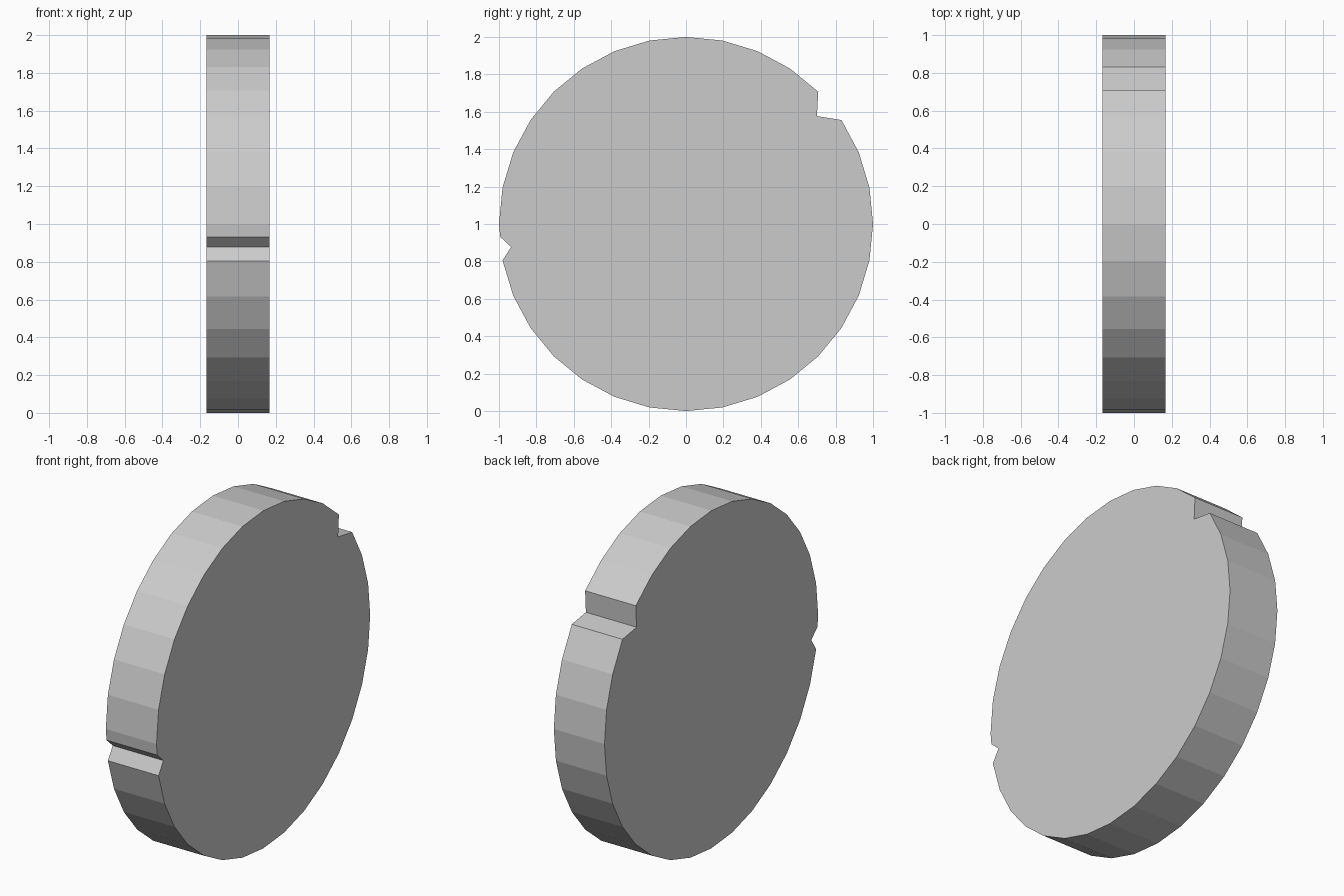
import bpy, bmesh
from math import cos, sin, pi

if "Cube" in bpy.data.objects:
    bpy.data.objects.remove(bpy.data.objects["Cube"])

SIDES, HALF = 32, 0.166

# Disc outline in the y-z plane, with extra points forming the two rim notches
notches = {3: [(0.70, 1.577)],                      # step notch, upper back
           16: [(-0.993, 0.931), (-0.935, 0.877)]}  # small V notch, front
outline = []
for k in range(SIDES):
    a = 2 * pi * k / SIDES
    outline.append((cos(a), 1 + sin(a)))
    outline += notches.get(k, [])

# Extrude the outline along x into a flat-shaded disc
bm = bmesh.new()
face = bm.faces.new([bm.verts.new((-HALF, y, z)) for y, z in outline])
ext = bmesh.ops.extrude_face_region(bm, geom=[face], use_keep_orig=True)
top = [g for g in ext["geom"] if isinstance(g, bmesh.types.BMVert)]
bmesh.ops.translate(bm, verts=top, vec=(2 * HALF, 0, 0))
bmesh.ops.recalc_face_normals(bm, faces=bm.faces)

mesh = bpy.data.meshes.new("notched_disc")
bm.to_mesh(mesh)
bm.free()
bpy.context.collection.objects.link(bpy.data.objects.new("notched_disc", mesh))
